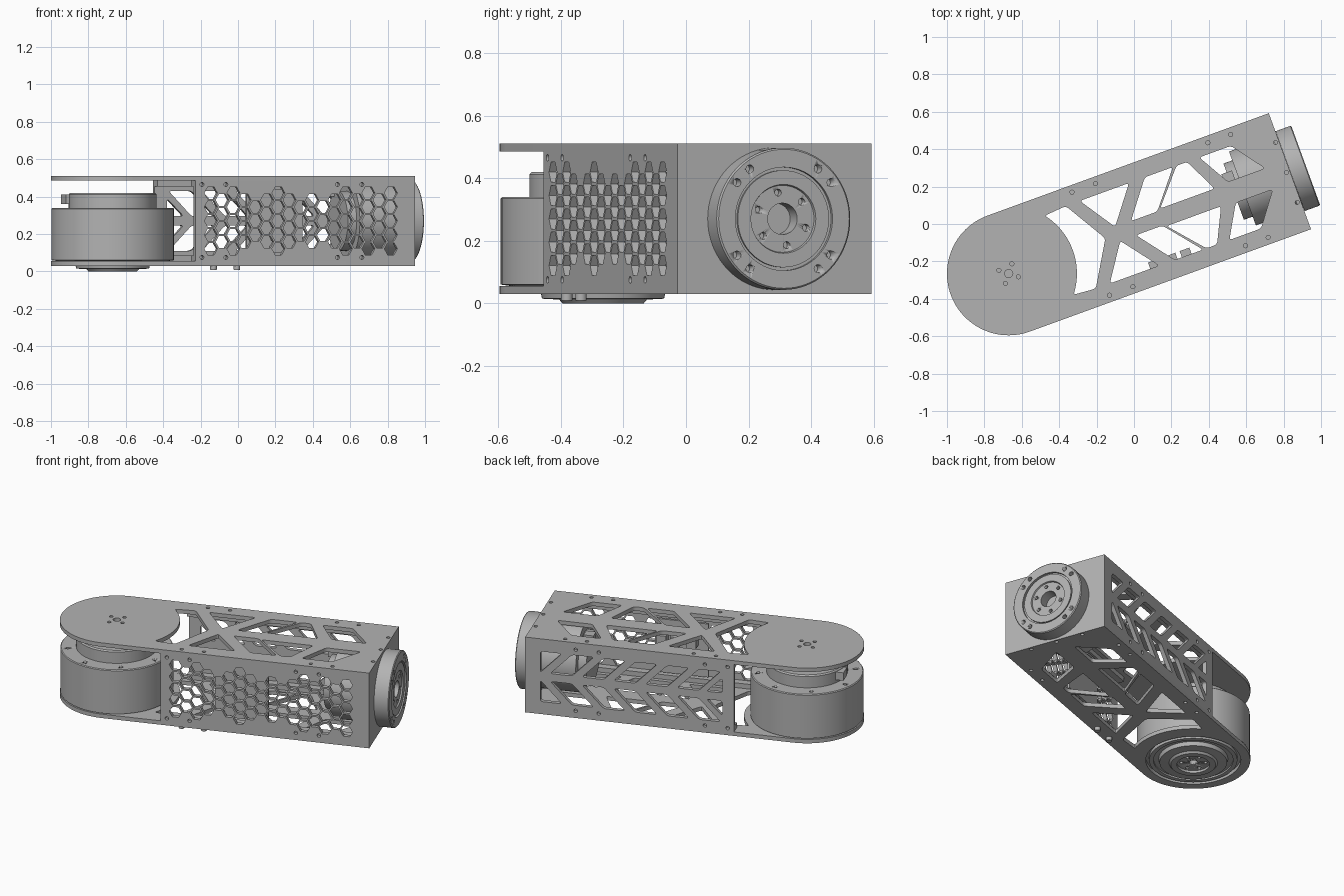
import bpy, bmesh, math
from mathutils import Matrix, Vector

if bpy.data.objects.get("Cube"):
    bpy.data.objects.remove(bpy.data.objects["Cube"])

# The arm lies along a local x axis that starts at the joint centre
BASE = Matrix.Translation((-0.67, -0.265, 0)) @ Matrix.Rotation(math.radians(20), 4, 'Z')
LENGTH, HALF, WALL = 1.6, 0.33, 0.025
LOW, HIGH = 0.03, 0.51
MID = (LOW + HIGH) / 2

grey = bpy.data.materials.new("metal_grey")
grey.use_nodes = True
grey.diffuse_color = (0.45, 0.45, 0.45, 1)
grey.node_tree.nodes["Principled BSDF"].inputs["Base Color"].default_value = grey.diffuse_color


def finish(name, bm, local=Matrix()):
    bmesh.ops.recalc_face_normals(bm, faces=bm.faces)
    mesh = bpy.data.meshes.new(name)
    bm.to_mesh(mesh)
    bm.free()
    mesh.materials.clear()
    mesh.materials.append(grey)
    obj = bpy.data.objects.new(name, mesh)
    obj.matrix_world = BASE @ local
    bpy.context.collection.objects.link(obj)
    bpy.ops.object.select_all(action='DESELECT')
    obj.select_set(True)
    bpy.context.view_layer.objects.active = obj
    bpy.ops.object.shade_smooth_by_angle(angle=math.radians(30))
    return obj


def ring(x, y, r, n=16, turn=0.0):
    return [(x + r * math.cos(turn + math.tau * i / n), y + r * math.sin(turn + math.tau * i / n))
            for i in range(n)]


def rounded(points, r=0.018):
    out = []
    pts = [Vector(p) for p in points]
    for i, p in enumerate(pts):
        a, b = pts[i - 1] - p, pts[(i + 1) % len(pts)] - p
        a *= min(r / a.length, 0.4)
        b *= min(r / b.length, 0.4)
        for k in range(5):
            t = k / 4
            out.append(tuple(p + a * (1 - t) ** 2 + b * t ** 2))
    return out


def plate(name, outer, holes, thick, local):
    """Flat sheet with cut-outs, centred on its own plane."""
    curve = bpy.data.curves.new(name, 'CURVE')
    curve.dimensions, curve.fill_mode, curve.extrude = '2D', 'BOTH', thick / 2
    for loop in [outer] + holes:
        s = curve.splines.new('POLY')
        s.points.add(len(loop) - 1)
        for pt, (x, y) in zip(s.points, loop):
            pt.co = (x, y, 0, 1)
        s.use_cyclic_u = True
    temp = bpy.data.objects.new("temp", curve)
    bpy.context.collection.objects.link(temp)
    dg = bpy.context.evaluated_depsgraph_get()
    mesh = bpy.data.meshes.new_from_object(temp.evaluated_get(dg))
    bm = bmesh.new()
    bm.from_mesh(mesh)
    bmesh.ops.remove_doubles(bm, verts=bm.verts, dist=1e-5)
    bpy.data.objects.remove(temp)
    return finish(name, bm, local)


def box(name, x, y, z):
    bm = bmesh.new()
    size = [b - a for a, b in (x, y, z)]
    centre = [(a + b) / 2 for a, b in (x, y, z)]
    bmesh.ops.create_cube(bm, size=1, matrix=Matrix.Translation(centre) @ Matrix.Diagonal((*size, 1)))
    return finish(name, bm)


def lathe(name, profile, local=Matrix(), steps=72):
    bm = bmesh.new()
    verts = [bm.verts.new((r, 0, z)) for r, z in profile]
    edges = [bm.edges.new(pair) for pair in zip(verts, verts[1:])]
    bmesh.ops.spin(bm, geom=verts + edges, cent=(0, 0, 0), axis=(0, 0, 1),
                   angle=math.tau, steps=steps, use_duplicate=False)
    bmesh.ops.remove_doubles(bm, verts=bm.verts, dist=1e-5)
    return finish(name, bm, local)


def drill(obj, spots, z0, z1):
    """Cut round holes (x, y, radius) into a part along its own z."""
    bm = bmesh.new()
    for x, y, r in spots:
        bmesh.ops.create_cone(bm, cap_ends=True, segments=16, radius1=r, radius2=r, depth=z1 - z0,
                              matrix=Matrix.Translation((x, y, (z0 + z1) / 2)))
    cutter = finish("hole_cutter", bm)
    cutter.matrix_world = obj.matrix_world
    cutter.hide_render = True
    mod = obj.modifiers.new("holes", 'BOOLEAN')
    mod.operation, mod.solver, mod.object = 'DIFFERENCE', 'EXACT', cutter
    bpy.context.view_layer.objects.active = obj
    bpy.ops.object.modifier_apply(modifier=mod.name)
    bpy.data.objects.remove(cutter)


def polar(count, radius, hole, start=0.0):
    return [(x, y, hole) for x, y in ring(0, 0, radius, count, math.radians(start))]


# Truss windows shared by the top and bottom sheets
arc = [(0.365 * math.cos(math.radians(a)), 0.365 * math.sin(math.radians(a))) for a in range(-38, 39, 4)]
windows = [rounded(arc + [(0.41, 0.235), (0.55, 0), (0.41, -0.235)])]
for shape in ([(0.49, 0.235), (0.77, 0.235), (0.62, 0.04)],
              [(0.86, 0.235), (1.02, 0.235), (0.86, 0.04), (0.71, 0.04)],
              [(1.04, 0.235), (1.1, 0.235), (1.19, 0.05), (0.88, 0.05)],
              [(1.17, 0.235), (1.35, 0.235), (1.48, 0.06), (1.27, 0.06)]):
    windows += [rounded([(x, s * y) for x, y in shape]) for s in (1, -1)]
screws = [ring(x, s * 0.293, 0.011) for x in (0.467, 0.6, 1.24, 1.37) for s in (1, -1)]
screws += [ring(1.58, y, 0.011) for y in (-0.17, 0, 0.17)]

# Stadium outline with one round end
outline = [(HALF * math.cos(math.radians(a)), HALF * math.sin(math.radians(a))) for a in range(90, 271, 4)]
outline += [(0, -HALF), (LENGTH, -HALF), (LENGTH, HALF), (0, HALF)]
outline = list(dict.fromkeys((round(x, 5), round(y, 5)) for x, y in outline))

pivot = [ring(0, 0, 0.022)] + [ring(x, y, 0.011) for x, y in ring(0, 0, 0.055, 4, 0.9)]
plate("top_sheet", outline, windows + screws + pivot, WALL,
      Matrix.Translation((0, 0, HIGH - WALL / 2)))
plate("bottom_sheet", outline, windows + screws + [ring(0, 0, 0.275, 64)], WALL,
      Matrix.Translation((0, 0, LOW + WALL / 2)))

# Side walls
x0, x1 = 0.35, LENGTH - WALL
z0, z1 = LOW + WALL, HIGH - WALL
side = [(x0, z0), (x1, z0), (x1, z1), (x0, z1)]
side_screws = [ring(x, z, 0.011) for x in (0.388, 0.524, 1.16, 1.298) for z in (0.075, 0.465)]

# Front wall: honeycomb of alternating five and four cell columns
cells = []
for col in range(17):
    rows = 5 - col % 2
    for row in range(rows):
        if col in (4, 8, 10) and row in (0, rows - 1):
            continue
        cells.append(ring(0.439 + col * 0.064, MID + (row - (rows - 1) / 2) * 0.0745, 0.037, 6))
upright = Matrix.Rotation(math.radians(90), 4, 'X')
plate("front_wall", side, cells + side_screws, WALL,
      Matrix.Translation((0, -HALF + WALL / 2, 0)) @ upright)

# Back wall: two mirrored rows of slanted slots
slots = []
for i in range(5):
    a = 0.43 + 0.19 * i
    slots.append([(a, 0.16), (a + 0.13, 0.16), (a + 0.26, 0.025), (a + 0.13, 0.025)])
slots.append([(0.42, 0.12), (0.42, 0.025), (0.515, 0.025)])
slots.append([(1.38, 0.16), (1.51, 0.16), (1.51, 0.025)])
slots = [rounded([(x, MID + s * z) for x, z in slot]) for slot in slots for s in (1, -1)]
plate("back_wall", side, slots + side_screws, WALL,
      Matrix.Translation((0, HALF - WALL / 2, 0)) @ upright)

# End wall and inner corner rails
box("end_wall", (x1, LENGTH), (-HALF, HALF), (z0, z1))
for label, s in (("front", -1), ("back", 1)):
    y = sorted((s * (HALF - WALL), s * 0.26))
    box(label + "_lower_rail", (x0, x1), y, (z0, z0 + 0.03))
    box(label + "_upper_rail", (x0, x1), y, (z1 - 0.03, z1))

# Joint motor at the round end
joint = lathe("joint_motor", [
    (0, 0.015), (0.095, 0.015), (0.095, 0), (0.13, 0), (0.14, 0.012), (0.195, 0.015), (0.2, 0.04),
    (0.23, 0.04), (0.23, 0.03), (0.255, 0.03), (0.255, 0.05), (0.327, 0.06), (0.327, 0.335),
    (0.322, 0.34), (0.235, 0.34), (0.235, 0.412), (0.228, 0.42), (0, 0.42)])
drill(joint, polar(6, 0.07, 0.01) + [(0, 0, 0.025)], -0.02, 0.05)
drill(joint, polar(8, 0.285, 0.011, 20), 0.32, 0.36)
box("joint_connector", (-0.25, -0.2), (0.04, 0.12), (0.36, 0.41))

# Output motor through the end wall
axis = Matrix.Translation((LENGTH, 0, MID)) @ Matrix.Rotation(math.radians(90), 4, 'Y')
output = lathe("output_motor", [
    (0, -0.32), (0.16, -0.32), (0.16, -0.27), (0.21, -0.27), (0.21, 0.001), (0.227, 0.001),
    (0.227, 0.085), (0.222, 0.09), (0.165, 0.09), (0.165, 0.076), (0.155, 0.076), (0.155, 0.085),
    (0.11, 0.085), (0.107, 0.076), (0.05, 0.076), (0.05, 0.01), (0, 0.01)], axis)
bolts = [p for a in range(45, 360, 90) for p in polar(1, 0.197, 0.013, a - 9) + polar(1, 0.197, 0.013, a + 9)]
drill(output, bolts + polar(6, 0.085, 0.011, 10), 0.05, 0.12)
box("output_connector", (1.25, 1.31), (0.05, 0.11), (0.4, 0.46))

# Circuit board behind the honeycomb
box("circuit_board", (0.66, 0.98), (-0.275, -0.26), (0.1, 0.44))
for i, x in enumerate((0.72, 0.82, 0.9)):
    box(f"board_connector_{i + 1}", (x, x + 0.055), (-0.26, -0.2), (0.3, 0.36))

# Screw heads below the bottom sheet
for i, x in enumerate((0.467, 0.6)):
    lathe(f"foot_screw_{i + 1}", [(0, 0.008), (0.016, 0.008), (0.018, 0.011), (0.018, 0.031), (0, 0.031)],
          Matrix.Translation((x, -0.293, 0)), 20)
